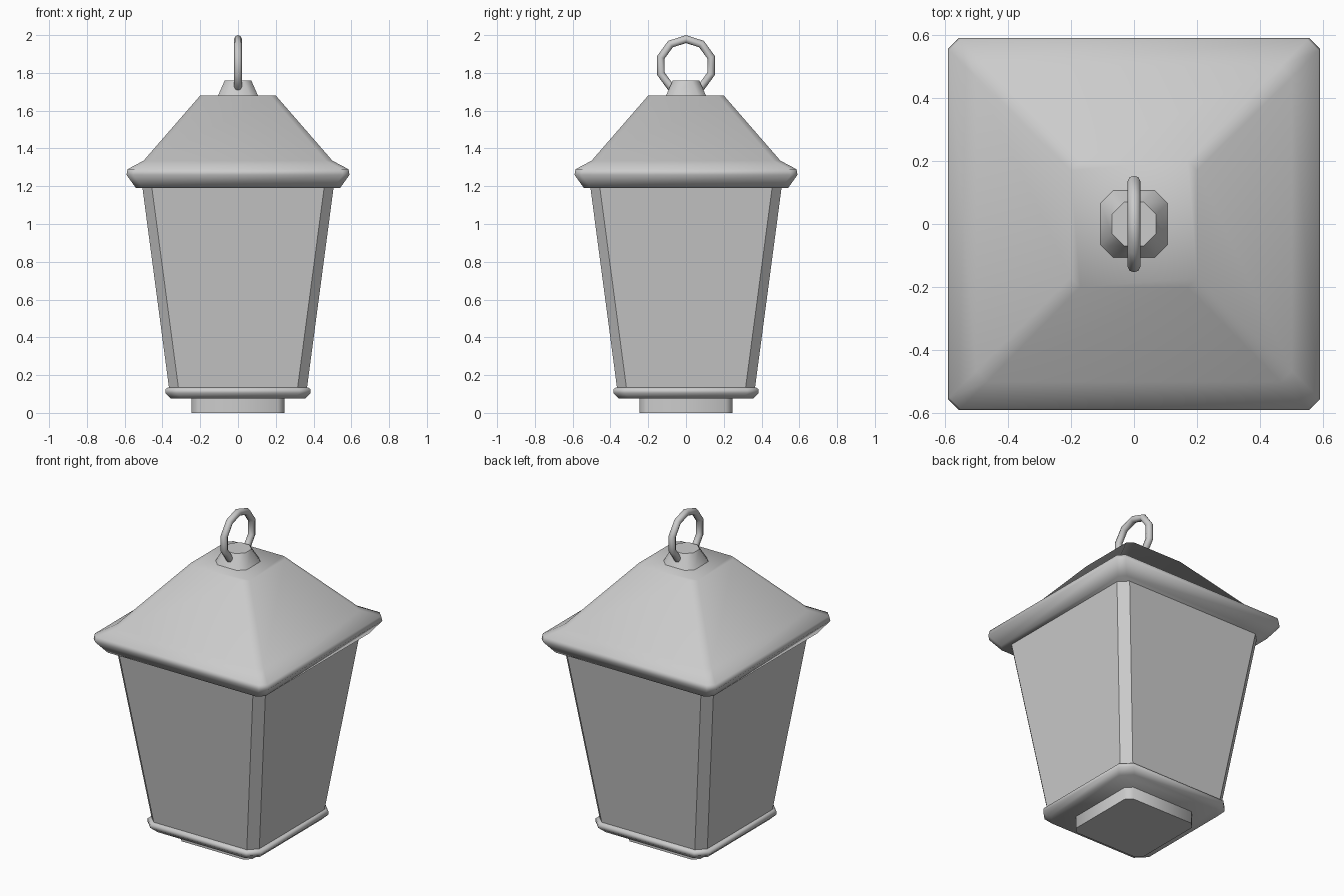
import bpy, bmesh
from math import pi, radians

if "Cube" in bpy.data.objects:
    bpy.data.objects.remove(bpy.data.objects["Cube"])


def loft(name, sections, angle):
    """Stack of square rings with cut corners: (half width, corner cut, z)."""
    bm = bmesh.new()
    rings = []
    for h, c, z in sections:
        k = h - c
        pts = [(k, -h), (h, -k), (h, k), (k, h), (-k, h), (-h, k), (-h, -k), (-k, -h)]
        rings.append([bm.verts.new((x, y, z)) for x, y in pts])
    for lo, hi in zip(rings, rings[1:]):
        for i in range(8):
            j = (i + 1) % 8
            bm.faces.new((lo[i], lo[j], hi[j], hi[i]))
    bm.faces.new(rings[0][::-1])
    bm.faces.new(rings[-1])
    me = bpy.data.meshes.new(name)
    bm.to_mesh(me)
    bm.free()
    ob = bpy.data.objects.new(name, me)
    bpy.context.collection.objects.link(ob)
    smooth(ob, angle)
    return ob


def smooth(ob, angle):
    bpy.ops.object.select_all(action='DESELECT')
    ob.select_set(True)
    bpy.context.view_layer.objects.active = ob
    bpy.ops.object.shade_smooth_by_angle(angle=radians(angle))


# Foot under the lantern
loft("foot", [(0.245, 0.035, 0), (0.245, 0.035, 0.08)], 50)

# Rounded bottom tray
loft("base_tray", [(0.355, 0.06, 0.075), (0.385, 0.06, 0.105),
                   (0.385, 0.06, 0.125), (0.37, 0.06, 0.135)], 60)

# Tapered glass body with flat corner posts
loft("lantern_body", [(0.365, 0.05, 0.13), (0.507, 0.05, 1.20)], 20)

# Flared roof
loft("roof", [(0.54, 0.035, 1.19), (0.59, 0.035, 1.26), (0.585, 0.035, 1.29),
              (0.50, 0.035, 1.335), (0.20, 0.03, 1.68)], 60)

# Octagonal finial on the roof
loft("finial", [(0.108, 0.04, 1.675), (0.07, 0.04, 1.76)], 50)

# Hanging ring in the side plane, with a vertex at the top
bpy.ops.mesh.primitive_torus_add(major_segments=10, minor_segments=8,
                                 major_radius=0.14, minor_radius=0.021,
                                 location=(0, 0, 1.839))
ring = bpy.context.object
ring.name = "hanging_ring"
ring.rotation_euler = (0, pi / 2, 0)
smooth(ring, 50)
